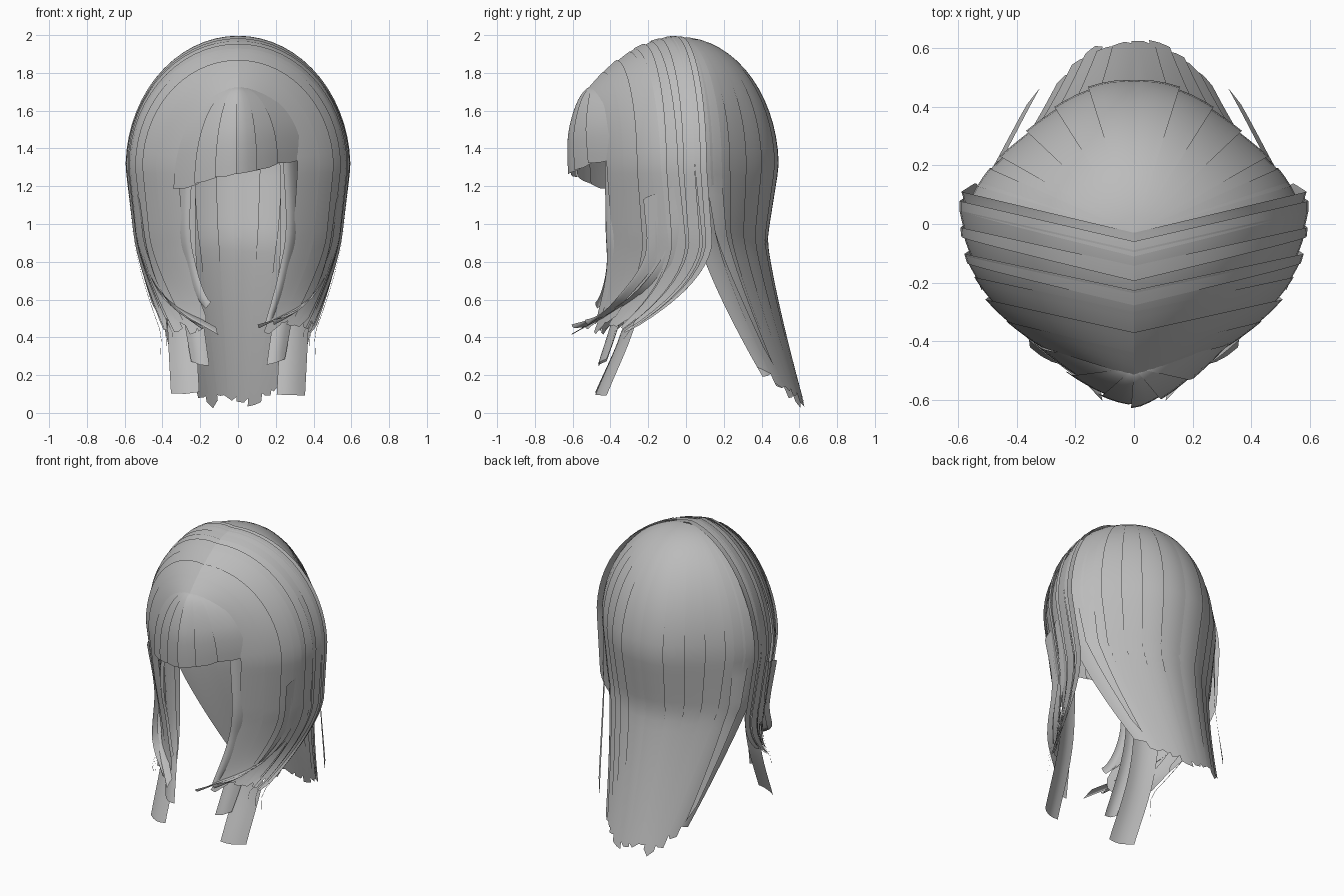
import bpy, bmesh, random
from math import sin, cos, pi, radians
from mathutils import Vector

random.seed(4)
cube = bpy.data.objects.get("Cube")
if cube:
    bpy.data.objects.remove(cube, do_unlink=True)

grey = bpy.data.materials.new("hair_grey")
grey.use_nodes = True
grey.diffuse_color = (0.5, 0.5, 0.5, 1)
grey.node_tree.nodes["Principled BSDF"].inputs["Base Color"].default_value = (0.5, 0.5, 0.5, 1)

WIDEST = 1.3   # height where the hair is widest
CORE = Vector((0, -0.05, 0.9))


def clamp(v):
    return max(0.0, min(1.0, v))


def sheet(name, point, cols, rows, side=1):
    """Open smooth sheet; point(v, s) runs across and from root to tip."""
    bm = bmesh.new()
    grid = []
    for i in range(cols + 1):
        line = []
        for j in range(rows + 1):
            p = Vector(point(i / cols, j / rows))
            p.x *= side
            line.append(bm.verts.new(p))
        grid.append(line)
    for i in range(cols):
        for j in range(rows):
            bm.faces.new((grid[i][j], grid[i + 1][j], grid[i + 1][j + 1], grid[i][j + 1]))
    bm.normal_update()
    outward = sum(f.normal.dot(f.calc_center_median() - CORE) * f.calc_area() for f in bm.faces)
    if outward < 0:
        bmesh.ops.reverse_faces(bm, faces=bm.faces)
    mesh = bpy.data.meshes.new(name)
    bm.to_mesh(mesh)
    bm.free()
    mesh.materials.append(grey)
    mesh.polygons.foreach_set("use_smooth", [True] * len(mesh.polygons))
    obj = bpy.data.objects.new(name, mesh)
    bpy.context.collection.objects.link(obj)


def slanted(base, jag):
    """Tip height across a strand: cut at a slant with a shallow notch."""
    a, b, notch = (random.uniform(0, jag) for _ in range(3))
    return lambda v: base + a + (b - a) * v + notch * abs(v - 0.5)


def fall(s, tip):
    """Split a strand into the dome arc, then the hanging length."""
    if s < 0.45:
        return s / 0.45 * pi / 2, WIDEST
    return pi / 2, WIDEST + (tip - WIDEST) * (s - 0.45) / 0.55


def back_point(angle, s, tip, lift):
    """Back shell: fans out from the crown and gathers at the nape."""
    phi, z = fall(s, tip)
    grow = (1 + lift * sin(phi)) * (1 - 0.09 * sin(2 * angle) ** 2 * sin(phi))
    x = 0.57 * sin(angle) * sin(phi) * grow
    y = -0.03 + 0.52 * cos(angle) * sin(phi) * grow
    if phi < pi / 2:
        return x, y, WIDEST + 0.69 * cos(phi)
    drop = clamp((WIDEST - z) / 0.4)
    k = clamp((0.95 - z) / 0.95)
    y = y * (1 - 0.13 * drop) + 0.05 * drop * sin(angle) ** 2
    y += (0.64 - 0.13 * (1 - cos(angle)) - y) * k ** 1.25
    x *= (1 - 0.12 * drop) * (1 - 0.52 * k)
    return x, y, z


def side_point(u, s, tip, lift):
    """Side curtain: u = 0 at the crown to u = 1 at the face; sweeps forward low down."""
    phi, z = fall(s, tip)
    width = (0.58 - 0.26 * u ** 3) * (1 + lift)
    x = width * sin(phi)
    y = -0.03 - 0.49 * u + (0.14 - 0.04 * u) * sin(phi)
    top = 1.99 - 0.27 * u * u
    if phi < pi / 2:
        return x, y, WIDEST + (top - WIDEST + 0.3 * lift) * cos(phi)
    k = clamp((0.92 - z) / 0.5)
    drop = clamp((WIDEST - z) / 0.4)
    x *= (1 - 0.08 * drop) * (1 - k ** 1.3 * (0.26 + 0.28 * u))
    y += 0.03 * drop - k ** 1.9 * (0.46 - 0.36 * u)
    return x, y, z


# Back strands, shingled around the crown
BACK = 12
for n in range(BACK):
    mid = -84 + 168 * (n + 0.5) / BACK
    edge = abs(mid) / 84
    tip = slanted(random.uniform(0, 0.03) + 0.24 * edge ** 4, 0.08)
    tilt = 0.025 if mid > 0 else -0.025
    sheet(f"back_strand_{n + 1}",
          lambda v, s: back_point(radians(mid + (v - 0.5) * 18), s, tip(v), 0.01 + tilt * (v - 0.5)),
          4, 34)

# Side curtains, parted in the middle, with thin wisps lying over them
CURTAIN = 7
for side, label in ((1, "left"), (-1, "right")):
    for n in range(CURTAIN):
        tip = slanted(random.uniform(0.38, 0.46), 0.09)
        sheet(f"{label}_curtain_{n + 1}",
              lambda v, s: side_point(clamp((n + v * 1.3 - 0.15) / CURTAIN), s, tip(v),
                                      0.03 * (0.5 - v) + 0.012 * (n % 2)),
              4, 34, side)
    for n in range(3):
        sheet(f"{label}_wisp_{n + 1}",
              lambda v, s: side_point(0.06 + 0.17 * n + 0.1 * v * (1.05 - s), s,
                                      0.28 + 0.05 * n, 0.025 + 0.04 * s ** 4),
              2, 34, side)
    sheet(f"{label}_nape_lock",
          lambda v, s: back_point(radians(64 + 14 * v * (1.3 - s)), s, 0.25 + 0.1 * v,
                                  0.02 + 0.2 * clamp(2 * s - 1)),
          3, 34, side)


def spline(points, t):
    """Smooth path through a few points."""
    pts = [Vector(p) for p in points]
    pts = [2 * pts[0] - pts[1]] + pts + [2 * pts[-1] - pts[-2]]
    f = t * (len(pts) - 3)
    i = min(int(f), len(pts) - 4)
    f -= i
    a, b, c, d = pts[i:i + 4]
    return 0.5 * (2 * b + (c - a) * f + (2 * a - 5 * b + 4 * c - d) * f * f
                  + (3 * b - a - 3 * c + d) * f ** 3)


def lock(name, path, across, side, taper, jag):
    """Free ribbon along a path, bowed a little across its width."""
    tip = slanted(0, jag)
    across = Vector(across)

    def point(v, s):
        p = spline(path, s)
        p += across * (v - 0.5) * (1 - taper * s)
        p.y -= 0.02 * (1 - (2 * v - 1) ** 2)
        p.z += tip(v) * s ** 6
        return p
    sheet(name, point, 4, 18, side)


# Loose locks framing the face, and outer locks sweeping round to the front
for side, label in ((1, "left"), (-1, "right")):
    lock(f"{label}_long_front_lock",
         [(0.3, -0.28, 1.4), (0.31, -0.25, 0.9), (0.3, -0.29, 0.5), (0.28, -0.45, 0.09)],
         (0.15, 0.06, 0), side, 0, 0.03)
    lock(f"{label}_inner_front_lock",
         [(0.28, -0.34, 1.4), (0.28, -0.32, 0.9), (0.25, -0.34, 0.6), (0.2, -0.44, 0.24)],
         (0.12, 0.05, 0), side, 0.2, 0.06)
    lock(f"{label}_cheek_lock",
         [(0.27, -0.39, 1.45), (0.29, -0.39, 1), (0.25, -0.39, 0.75), (0.17, -0.45, 0.45)],
         (0.08, 0.08, 0), side, 0.3, 0.12)
    lock(f"{label}_outer_sweep",
         [(0.56, -0.04, 1.2), (0.52, -0.05, 0.9), (0.4, -0.26, 0.62), (0.11, -0.57, 0.42)],
         (0.02, 0.12, 0.05), side, 0.4, 0.05)
    lock(f"{label}_inner_sweep",
         [(0.53, -0.17, 1.15), (0.48, -0.17, 0.85), (0.38, -0.34, 0.6), (0.19, -0.5, 0.43)],
         (0.02, 0.11, 0.04), side, 0.4, 0.06)


# Fringe, a small fan spreading from above the brow
def fringe_point(u, s, tip, lift):
    phi = s * pi / 2
    x = 0.33 * u * sin(phi)
    y = -0.49 - (0.145 + lift - 0.21 * abs(u) ** 1.5) * sin(phi)
    y += 0.03 * clamp(s - 0.7) * 2
    return x, y, 1.73 - (1.73 - tip) * (1 - cos(phi))


FRINGE = 6
for n in range(FRINGE):
    tip = slanted(0, 0.02)

    def point(v, s):
        u = (n + v * 1.2 - 0.1) / FRINGE * 2 - 1
        return fringe_point(u, s, 1.25 + 0.075 * u + tip(v), 0.015 * (0.5 - v))
    sheet(f"fringe_strand_{n + 1}", point, 4, 14)
